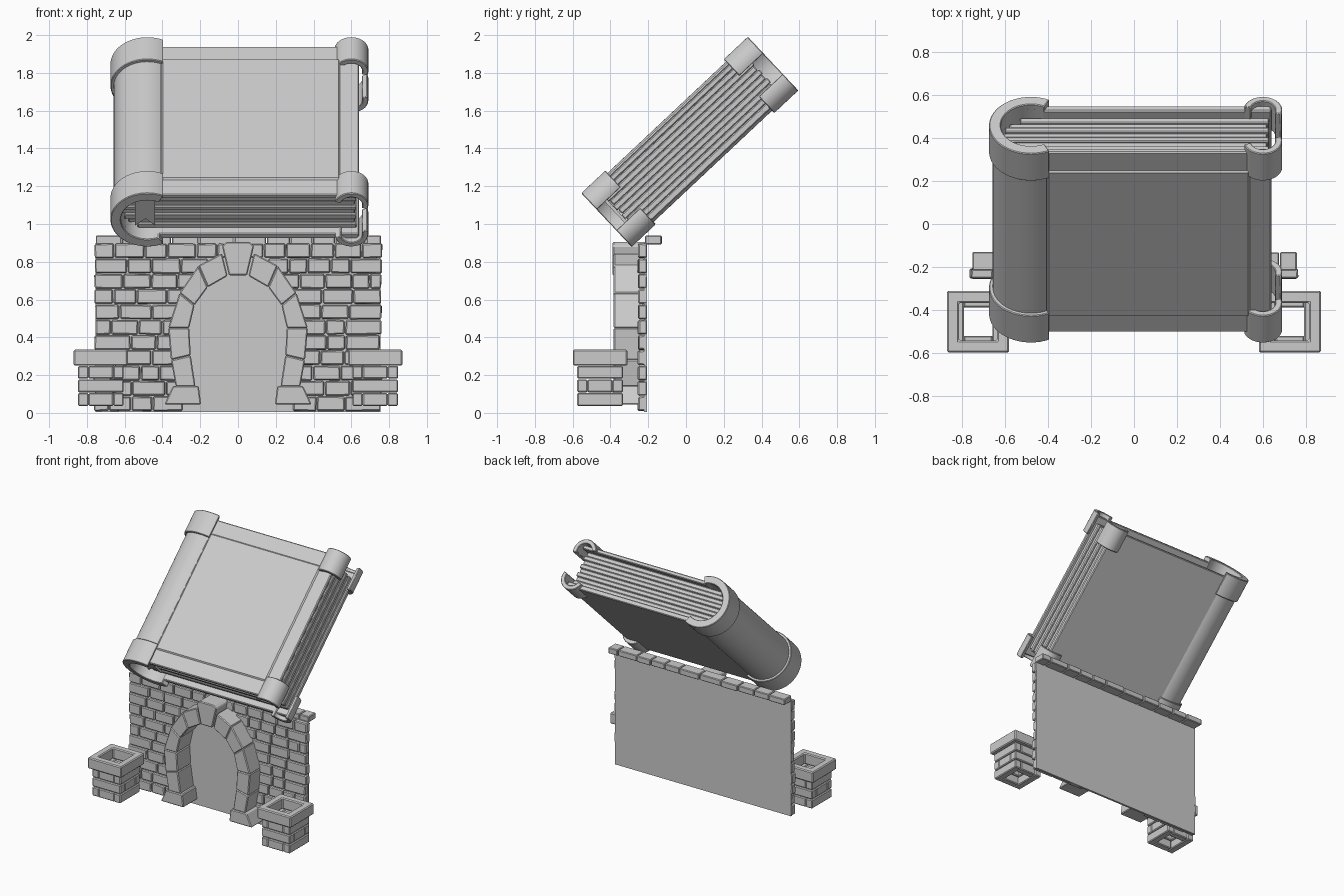
import bpy, bmesh, math, random
from mathutils import Matrix, Vector

random.seed(4)
if "Cube" in bpy.data.objects:
    bpy.data.objects.remove(bpy.data.objects["Cube"])

stone = bpy.data.materials.new("grey_stone")
stone.use_nodes = True
GREY = (0.6, 0.6, 0.6, 1)
stone.diffuse_color = GREY
stone.node_tree.nodes["Principled BSDF"].inputs["Base Color"].default_value = GREY

# Tilted frame of the book: local x across, y along the spine, z out of the front cover
TILT = Matrix.Translation((0, 0.02, 1.435)) @ Matrix.Rotation(math.radians(43.2), 4, "X")


def finish(name, bm, bevel=0.0, matrix=None, smooth=False):
    bmesh.ops.recalc_face_normals(bm, faces=bm.faces)
    mesh = bpy.data.meshes.new(name)
    if matrix:
        bm.transform(matrix)
    bm.to_mesh(mesh)
    bm.free()
    mesh.materials.append(stone)
    obj = bpy.data.objects.new(name, mesh)
    bpy.context.collection.objects.link(obj)
    if bevel:
        mod = obj.modifiers.new("Bevel", "BEVEL")
        mod.width, mod.segments, mod.limit_method = bevel, 1, "ANGLE"
    if smooth:
        bpy.ops.object.select_all(action="DESELECT")
        obj.select_set(True)
        bpy.context.view_layer.objects.active = obj
        bpy.ops.object.shade_smooth_by_angle(angle=math.radians(35))
    return obj


def add_box(bm, x, y, z, jitter=0.0):
    """Add a box from (low, high) pairs, with optional irregular corners in x and z."""
    verts = bmesh.ops.create_cube(bm, size=1)["verts"]
    for v in verts:
        v.co = Vector([(a + b) / 2 + c * (b - a) for (a, b), c in zip((x, y, z), v.co)])
        v.co.x += random.uniform(-jitter, jitter)
        v.co.z += random.uniform(-jitter, jitter)


def add_prism(bm, outline, y0, y1):
    """Extrude an outline of (x, z) points from y0 to y1."""
    face = bm.faces.new([bm.verts.new((x, y0, z)) for x, z in outline])
    new = bmesh.ops.extrude_face_region(bm, geom=[face])["geom"]
    bmesh.ops.translate(bm, vec=(0, y1 - y0, 0),
                        verts=[g for g in new if isinstance(g, bmesh.types.BMVert)])


def add_arc(bm, cx, cz, outer, inner, start, end, y0, y1, steps=28):
    """Extrude a C-shaped band; the angles are in degrees."""
    angles = [math.radians(start + (end - start) * i / steps) for i in range(steps + 1)]
    rows = [[bm.verts.new((cx + r * math.cos(a), y, cz + r * math.sin(a)))
             for r, y in ((outer, y0), (outer, y1), (inner, y1), (inner, y0))] for a in angles]
    for p, q in zip(rows, rows[1:]):
        for k in range(4):
            bm.faces.new((p[k], p[(k + 1) % 4], q[(k + 1) % 4], q[k]))
    bm.faces.new(rows[0])
    bm.faces.new(rows[-1])


def box(name, x, y, z, bevel=0.0, matrix=None):
    bm = bmesh.new()
    add_box(bm, x, y, z)
    return finish(name, bm, bevel, matrix)


# ---- Wall ----
box("wall_backing", (-0.755, 0.755), (-0.222, -0.206), (0.005, 0.9))

# Arch stones: outer and inner joint points on the +x side, from the foot upward
outer = [(0.33, 0.14), (0.355, 0.28), (0.37, 0.45), (0.31, 0.635), (0.21, 0.78), (0.085, 0.845)]
inner = [(0.225, 0.14), (0.25, 0.305), (0.258, 0.45), (0.23, 0.57), (0.16, 0.665), (0.055, 0.725)]
middle = [((a + c) / 2, (b + d) / 2) for (a, b), (c, d) in zip(outer, inner)]


def arch_half_width(z):
    """Half width of the middle of the arch at a height, zero above it."""
    if z <= middle[0][1]:
        return 0.29
    for (xa, za), (xb, zb) in zip(middle, middle[1:]):
        if z <= zb:
            return xa + (xb - xa) * (z - za) / (zb - za)
    return 0.0


# Brick courses, cut short where they run behind the arch
bm = bmesh.new()
ROWS, ROW_H = 11, 0.081
for row in range(ROWS):
    z0 = 0.008 + row * ROW_H
    gap = max(arch_half_width(z0), arch_half_width(z0 + ROW_H))
    for side in (-1, 1):
        x, edge = gap, 0.76 + random.uniform(-0.008, 0.008)
        while x < edge - 0.01:
            nxt = x + random.uniform(0.085, 0.18)
            if edge - nxt < 0.06:
                nxt = edge
            xs = sorted((side * (x + 0.003), side * (nxt - 0.003)))
            add_box(bm, xs, (-0.25 - random.uniform(0, 0.006), -0.207),
                    (z0 + 0.003, z0 + ROW_H - 0.003), 0.002)
            x = nxt
finish("wall_bricks", bm, 0.006)

bm = bmesh.new()
for side in (-1, 1):
    for i in range(len(outer) - 1):
        quad = [outer[i], outer[i + 1], inner[i + 1], inner[i]]
        add_prism(bm, [(side * x, z) for x, z in quad], -0.383, -0.21)
finish("arch_stones", bm, 0.006)

bm = bmesh.new()
add_prism(bm, [(-0.085, 0.885), (-0.06, 0.905), (0.06, 0.905), (0.085, 0.885),
               (0.048, 0.728), (-0.048, 0.728)], -0.388, -0.21)
finish("keystone", bm, 0.006)

bm = bmesh.new()
for side in (-1, 1):
    add_prism(bm, [(side * x, z) for x, z in
                   ((0.39, 0.045), (0.195, 0.045), (0.208, 0.142), (0.345, 0.142))], -0.39, -0.21)
finish("arch_feet", bm, 0.006)

# Coping tiles along the top, overhanging the back
bm = bmesh.new()
x = -0.755
while x < 0.755:
    nxt = x + random.uniform(0.09, 0.2)
    if 0.76 - nxt < 0.08:
        nxt = 0.76
    add_box(bm, (x + 0.002, nxt - 0.002), (-0.217, -0.127 + random.uniform(-0.008, 0)), (0.892, 0.938))
    x = nxt
finish("coping_tiles", bm, 0.005)


# ---- Hollow pillars ----
def add_square_ring(bm, cx, cy, half, hole, z0, z1, swap):
    """Four blocks around a square hole; swap turns the corner joints."""
    for s in (-1, 1):
        long_side, short_side = (-half, half), (-hole, hole)
        across = sorted((s * hole, s * half))
        a, b = (long_side, short_side) if swap else (short_side, long_side)
        add_box(bm, [cx + v for v in a], [cy + v for v in across], (z0, z1))
        add_box(bm, [cx + v for v in across], [cy + v for v in b], (z0, z1))


for side, label in ((-1, "right"), (1, "left")):
    bm = bmesh.new()
    for row in range(3):
        z0 = 0.035 + row * 0.072
        add_square_ring(bm, side * 0.726, -0.455, 0.121, 0.066, z0 + 0.002, z0 + 0.07, row % 2)
    finish(label + "_pillar_bricks", bm, 0.006)
    cap = box(label + "_pillar_cap", (side * 0.726 - 0.144, side * 0.726 + 0.144),
              (-0.599, -0.311), (0.25, 0.335))
    # Punch the square hole through the cap
    bm = bmesh.new()
    bm.from_mesh(cap.data)
    ends = [f for f in bm.faces if abs(f.normal.z) > 0.9]
    bmesh.ops.inset_individual(bm, faces=ends, thickness=0.079)
    bmesh.ops.bridge_loops(bm, edges=[e for f in ends for e in f.edges])
    bmesh.ops.delete(bm, geom=ends, context="FACES_ONLY")
    bmesh.ops.recalc_face_normals(bm, faces=bm.faces)
    bm.to_mesh(cap.data)
    bm.free()
    mod = cap.modifiers.new("Bevel", "BEVEL")
    mod.width, mod.segments = 0.007, 1

# ---- Book ----
box("front_cover", (-0.43, 0.64), (-0.575, 0.575), (0.125, 0.155), 0.006, TILT)
box("back_cover", (-0.43, 0.64), (-0.575, 0.575), (-0.165, -0.128), 0.006, TILT)
box("front_panel", (-0.405, 0.54), (-0.465, 0.465), (0.15, 0.168), 0.01, TILT)

bm = bmesh.new()
add_arc(bm, -0.48, 0, 0.178, 0.14, 66, 294, -0.575, 0.575, 36)
finish("spine", bm, 0, TILT, True)

# Page bundles with uneven edges
bm = bmesh.new()
LAYERS = 8
for i in range(LAYERS):
    z0 = -0.128 + i * 0.253 / LAYERS
    back = -0.48 - math.sqrt(0.138 ** 2 - max(abs(z0), abs(z0 + 0.032)) ** 2)
    trim = 0.008 * (i % 2)
    add_box(bm, (back, 0.628 - trim), (-0.53 + trim, 0.53 - trim), (z0, z0 + 0.0316))
finish("pages", bm, 0.005, TILT)

# Wrapped ends: collars round the spine and hooks at the fore edge
for sign, label in ((-1, "lower"), (1, "upper")):
    y0, y1 = sorted((sign * 0.43, sign * 0.605))
    bm = bmesh.new()
    add_arc(bm, -0.48, 0, 0.195, 0.14, 64, 296, y0, y1, 36)
    finish(label + "_spine_collar", bm, 0.004, TILT, True)
    for face, where in ((1, "front"), (-1, "back")):
        bm = bmesh.new()
        add_arc(bm, 0.6, 0, 0.09, 0.058, 165, -20, y0, y1)
        bm.transform(Matrix.Translation((0, 0, face * 0.105)) @ Matrix.Diagonal((1, 1, face, 1)))
        finish(label + "_" + where + "_corner_hook", bm, 0.004, TILT, True)

# Swallow-tailed ribbon lying on the lower page edges
bm = bmesh.new()
add_prism(bm, [(-0.545, 0.1), (-0.44, 0.1), (-0.44, -0.095), (-0.49, -0.045), (-0.545, -0.095)],
          -0.545, -0.529)
finish("bookmark_ribbon", bm, 0, TILT)
